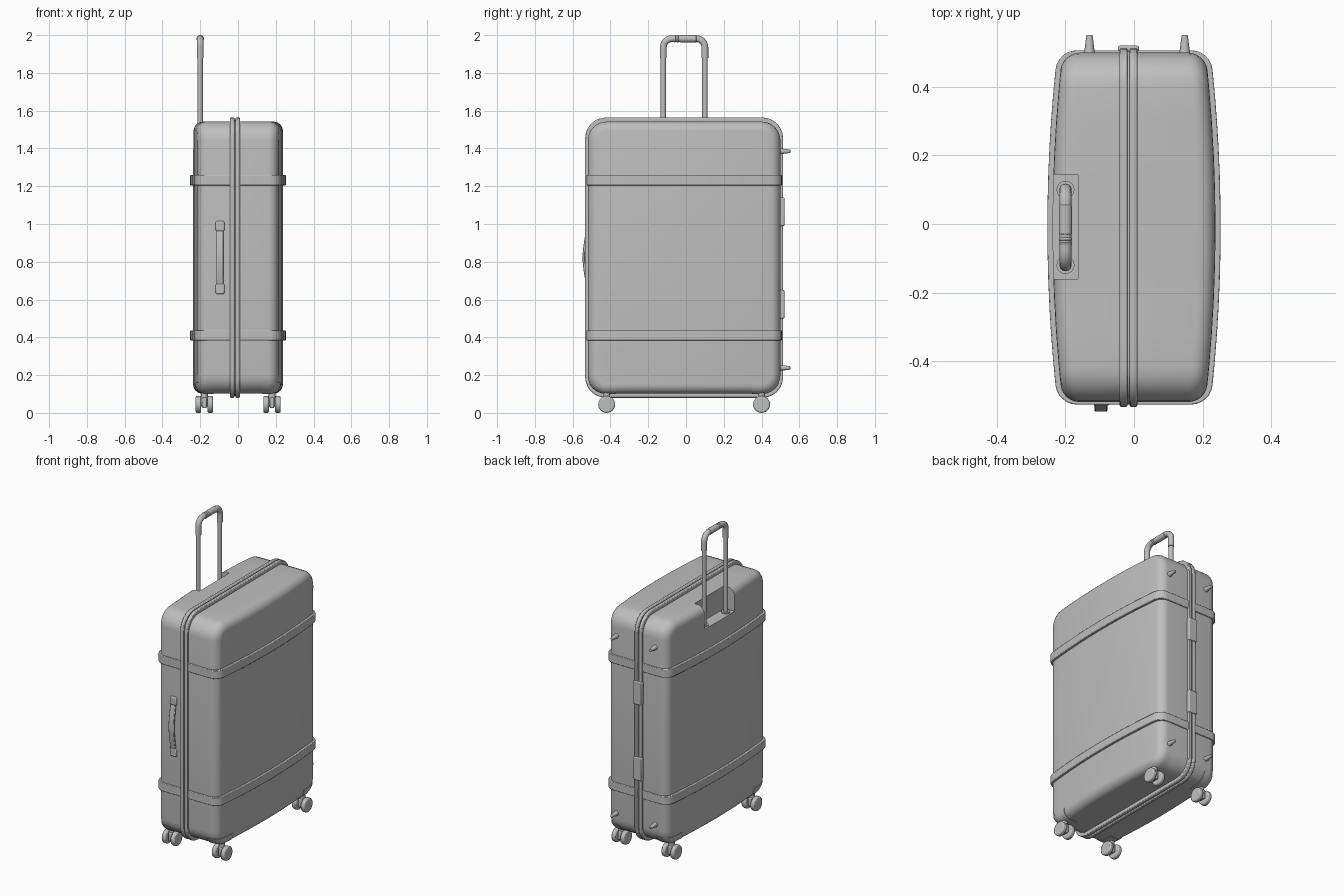
import bpy, bmesh, math
from mathutils import Matrix, Vector

if "Cube" in bpy.data.objects:
    bpy.data.objects.remove(bpy.data.objects["Cube"], do_unlink=True)

grey = bpy.data.materials.new("plain_grey")
grey.use_nodes = True
grey.diffuse_color = (0.52, 0.52, 0.52, 1)
grey.node_tree.nodes["Principled BSDF"].inputs["Base Color"].default_value = grey.diffuse_color

CY, CZ = -0.01, 0.822          # centre of the case
HY, HZ = 0.51, 0.72            # half width and half height of the case


def finish(name, bm, bevel=0.0, angle=35):
    bmesh.ops.recalc_face_normals(bm, faces=bm.faces)
    mesh = bpy.data.meshes.new(name)
    bm.to_mesh(mesh)
    bm.free()
    mesh.materials.append(grey)
    ob = bpy.data.objects.new(name, mesh)
    bpy.context.collection.objects.link(ob)
    if bevel:
        mod = ob.modifiers.new("soft_edges", 'BEVEL')
        mod.width, mod.segments = bevel, 2
    smooth(ob, angle)
    return ob


def smooth(ob, angle=35):
    bpy.ops.object.select_all(action='DESELECT')
    ob.select_set(True)
    bpy.context.view_layer.objects.active = ob
    bpy.ops.object.shade_smooth_by_angle(angle=math.radians(angle))


def half_depth(y):
    """Bowed thickness of the case, measured from its mid plane."""
    return 0.238 - 0.028 * (y / 0.5) ** 2


def outline(hy, hz, r):
    """Rounded rectangle in y and z, upper half then mirrored lower half."""
    left = [(-(hy - r) - r * math.cos(a), hz - r + r * math.sin(a))
            for a in (math.radians(15 * i) for i in range(7))]
    straight = [((hy - r) * (i / 4 - 1), hz) for i in range(1, 8)]
    upper = left + straight + [(-y, z) for y, z in reversed(left)]
    return upper + [(y, -z) for y, z in reversed(upper)]


def bridge(bm, rings):
    for a, b in zip(rings, rings[1:]):
        for i in range(len(a)):
            j = (i + 1) % len(a)
            bm.faces.new((a[i], a[j], b[j], b[i]))


def shell(name, grow=0.0):
    """Case with bowed faces and rounded rims."""
    bm, rings, r = bmesh.new(), [], 0.05
    steps = [math.radians(15 * i) for i in range(7)]
    for side, angles in ((-1, reversed(steps)), (1, steps)):
        for a in angles:
            d, t = r * (1 - math.cos(a)) - grow, r * (1 - math.sin(a)) - grow
            rings.append([bm.verts.new((side * (half_depth(y) - t), y + CY, z + CZ))
                          for y, z in outline(HY - d, HZ - d, 0.1 - d)])
    bridge(bm, rings)
    for ring in (rings[0], rings[-1]):
        n = len(ring)
        for i in range(n // 2 - 1):
            bm.faces.new((ring[i], ring[i + 1], ring[n - 2 - i], ring[n - 1 - i]))
    return finish(name, bm)


def prism(name, lower, upper, bevel=0.0):
    bm = bmesh.new()
    rings = [[bm.verts.new(p) for p in ring] for ring in (lower, upper)]
    bridge(bm, rings)
    for ring in rings:
        bm.faces.new(ring)
    return finish(name, bm, bevel)


def box(name, x, y, z, bevel=0.0):
    bm = bmesh.new()
    bmesh.ops.create_cube(bm, size=1)
    for v in bm.verts:
        v.co = [(lo + hi) / 2 + c * (hi - lo) for c, (lo, hi) in zip(v.co, (x, y, z))]
    return finish(name, bm, bevel)


def rod(name, start, end, r1, r2=None, bevel=0.0):
    a, b = Vector(start), Vector(end)
    bm = bmesh.new()
    turn = (b - a).to_track_quat('Z', 'Y').to_matrix().to_4x4()
    bmesh.ops.create_cone(bm, cap_ends=True, segments=24, radius1=r1, radius2=r2 or r1,
                          depth=(b - a).length, matrix=Matrix.Translation((a + b) / 2) @ turn)
    return finish(name, bm, bevel)


def tube(name, points, radius):
    curve = bpy.data.curves.new(name, 'CURVE')
    curve.dimensions = '3D'
    curve.bevel_depth, curve.bevel_resolution, curve.use_fill_caps = radius, 4, True
    line = curve.splines.new('POLY')
    line.points.add(len(points) - 1)
    for p, co in zip(line.points, points):
        p.co = (*co, 1)
    line.use_smooth = True
    curve.materials.append(grey)
    ob = bpy.data.objects.new(name, curve)
    bpy.context.collection.objects.link(ob)


def boolean(ob, cutter, operation):
    mod = ob.modifiers.new("cut", 'BOOLEAN')
    mod.operation, mod.solver, mod.object = operation, 'EXACT', cutter
    bpy.context.view_layer.objects.active = ob
    bpy.ops.object.modifier_apply(modifier=mod.name)
    bpy.data.objects.remove(cutter, do_unlink=True)


# Case with a notch for the pull handle
case = shell("case")
boolean(case, box("notch_cutter", (-0.4, -0.163), (-0.16, 0.145), (1.395, 1.7)), 'DIFFERENCE')
smooth(case)

# Raised pads at the lower corners
for sx, xn in ((-1, "right"), (1, "left")):
    for sy, yn in ((-1, "front"), (1, "back")):
        pad = shell(f"corner_pad_{yn}_{xn}", 0.003)
        xs, ys = sorted((sx * 0.13, sx * 0.4)), sorted((CY + sy * 0.36, CY + sy * 0.7))
        boolean(pad, box("pad_cutter", xs, ys, (0, 0.16)), 'INTERSECT')
        smooth(pad)

# Frame: two ribs and the seam between them
for name, x0, x1, gy, gz in (("frame_rib_right", -0.042, -0.019, 0.014, 0.022),
                             ("frame_rib_left", -0.013, 0.01, 0.014, 0.022),
                             ("frame_seam", -0.03, 0.0, 0.005, 0.012)):
    loop = outline(HY + gy, HZ + gz, 0.11)
    prism(name, *[[(x, y + CY, z + CZ) for y, z in loop] for x in (x0, x1)], bevel=0.005)

# Straps around the case
r, hy = 0.055, 0.517
corner = [(r * math.cos(a), r * math.sin(a)) for a in (math.radians(15 * i) for i in range(7))]
quarter = [((hy - r) * i / 6, 0) for i in range(6)] + [(hy - r + s, c - r) for c, s in corner]
quarter = [(half_depth(y) + 0.015 + dx, y) for y, dx in quarter]
right_half = [(x, -y) for x, y in reversed(quarter[1:])] + quarter
ring = right_half + [(-x, y) for x, y in reversed(right_half)]
for name, z0, z1 in (("lower_strap", 0.383, 0.437), ("upper_strap", 1.205, 1.26)):
    prism(name, *[[(x, y + CY, z) for x, y in ring] for z in (z0, z1)], bevel=0.003)

# Pull handle
HX, TOP, Y0, Y1, R = -0.2, 1.981, -0.12, 0.1, 0.045
arc = [(R * (1 - math.cos(a)), R * (1 - math.sin(a))) for a in (math.radians(15 * i) for i in range(7))]
bend = [(HX, Y0 + u, TOP - v) for u, v in arc]
bend += [(HX, Y1 - u, TOP - v) for u, v in reversed(arc)]
tube("pull_handle_grip", [(HX, Y0, 1.88)] + bend + [(HX, Y1, 1.88)], 0.018)
for y, side in ((Y0, "front"), (Y1, "back")):
    rod(f"pull_handle_leg_{side}", (HX, y, 1.38), (HX, y, 1.89), 0.014)
    rod(f"pull_handle_collar_{side}", (HX, y, 1.39), (HX, y, 1.402), 0.026)
rod("grip_sleeve", (HX, -0.03, TOP), (HX, 0.055, TOP), 0.0195, bevel=0.002)
for y in (-0.058, -0.044):
    rod("grip_ring", (HX, y - 0.004, TOP), (HX, y + 0.004, TOP), 0.0195, bevel=0.002)

# Carry handle on the front
bow = [(-0.548 + 0.026 * abs(i / 6 - 1) ** 1.6, 0.65 + 0.345 * i / 12) for i in range(13)]
profile = bow + [(y + 0.012, z) for y, z in reversed(bow)]
prism("carry_handle", *[[(x, y, z) for y, z in profile] for x in (-0.115, -0.078)], bevel=0.003)
for z0, z1 in ((0.63, 0.683), (0.962, 1.015)):
    box("carry_handle_mount", (-0.118, -0.072), (-0.531, -0.5), (z0, z1), 0.006)

# Hinges and standing feet on the back
for z0 in (0.5, 0.99):
    box("hinge", (-0.046, 0.014), (0.48, 0.521), (z0, z0 + 0.15), 0.005)
for z in (0.238, 1.385):
    for x in (-0.13, 0.148):
        rod("standing_foot", (x, 0.48, z), (x, 0.552, z), 0.018, 0.009, 0.003)

# Twin-wheel casters
for x, xn in ((-0.178, "right"), (0.18, "left")):
    for y, yn in ((-0.42, "front"), (0.4, "back")):
        where = f"{yn}_{xn}"
        rod(f"caster_stem_{where}", (x, y, 0.06), (x, y, 0.14), 0.018)
        box(f"caster_fork_{where}", (x - 0.012, x + 0.012), (y - 0.025, y + 0.025), (0.025, 0.082), 0.006)
        rod(f"caster_axle_{where}", (x - 0.035, y, 0.045), (x + 0.035, y, 0.045), 0.012)
        for s in (-1, 1):
            rod(f"wheel_{where}", (x + s * 0.017, y, 0.045), (x + s * 0.046, y, 0.045), 0.045, bevel=0.007)
